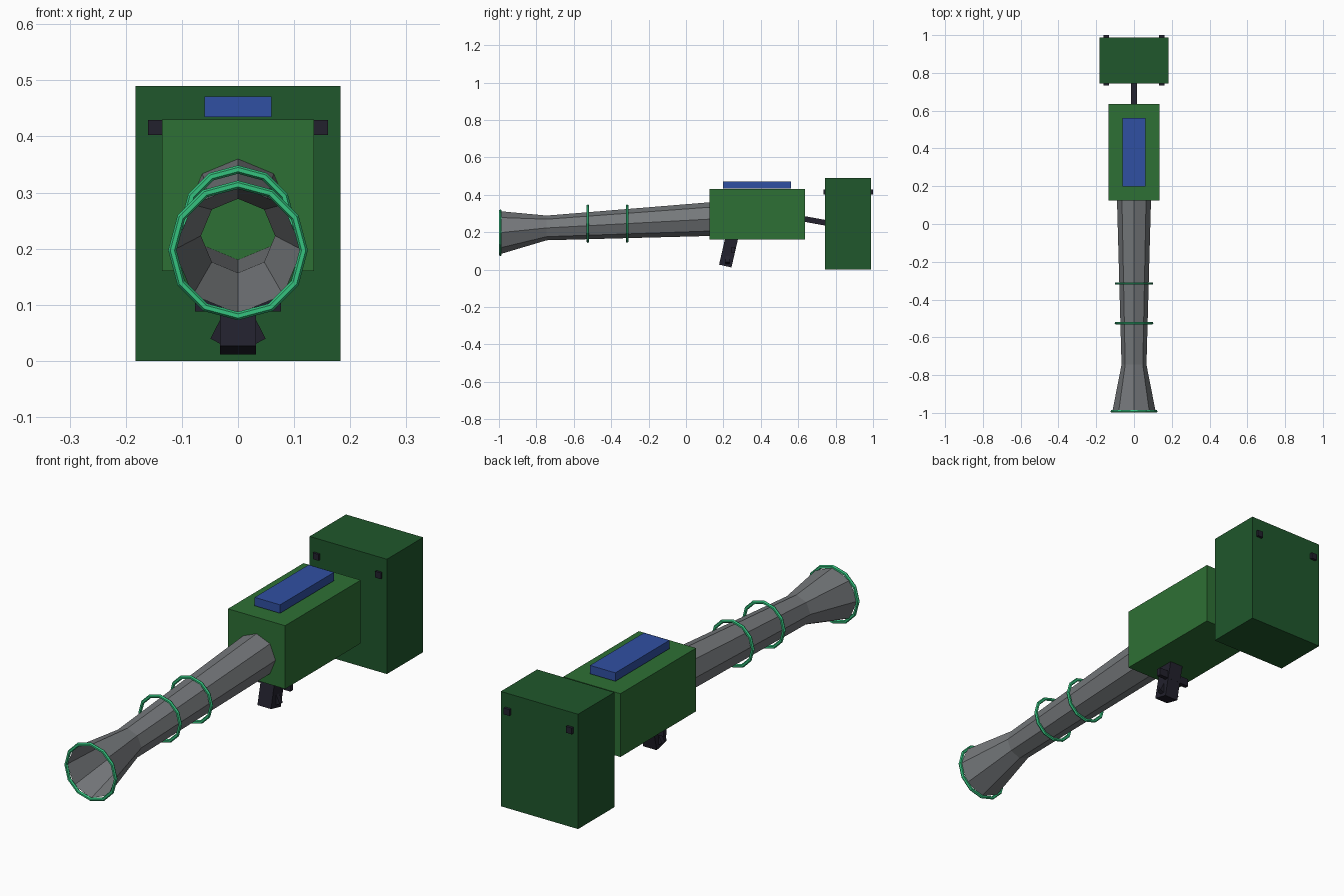
import bpy
import bmesh
from math import sin, cos, pi, radians, atan2
from mathutils import Matrix, Vector

if "Cube" in bpy.data.objects:
    bpy.data.objects.remove(bpy.data.objects["Cube"], do_unlink=True)


def material(name, rgb):
    mat = bpy.data.materials.new(name)
    mat.use_nodes = True
    mat.diffuse_color = (*rgb, 1)
    mat.node_tree.nodes["Principled BSDF"].inputs["Base Color"].default_value = (*rgb, 1)
    return mat


green = material("body green", (0.027, 0.16, 0.035))
dark_green = material("tank dark green", (0.014, 0.095, 0.025))
blue = material("panel blue", (0.03, 0.08, 0.36))
grey = material("barrel grey", (0.18, 0.19, 0.2))
mint = material("ring mint", (0.035, 0.54, 0.21))
black = material("grip black", (0.016, 0.015, 0.026))


def finish(name, bm, mat):
    mesh = bpy.data.meshes.new(name)
    bm.to_mesh(mesh)
    bm.free()
    mesh.materials.append(mat)
    obj = bpy.data.objects.new(name, mesh)
    bpy.context.collection.objects.link(obj)
    return obj


def box(name, mat, center, size, rot=(0, "X")):
    bm = bmesh.new()
    place = Matrix.Translation(center) @ Matrix.Rotation(rot[0], 4, rot[1])
    bmesh.ops.create_cube(bm, size=1, matrix=place @ Matrix.Diagonal((*size, 1)))
    return finish(name, bm, mat)


def loft(name, mat, stations, sides, closed=False):
    """Skin circles given as (y, centre z, radius), with a corner straight up."""
    bm = bmesh.new()
    loops = []
    for y, z, r in stations:
        angles = [2 * pi * i / sides for i in range(sides)]
        loops.append([bm.verts.new((r * sin(a), y, z + r * cos(a))) for a in angles])
    pairs = list(zip(loops, loops[1:]))
    if closed:
        pairs.append((loops[-1], loops[0]))
    for a, b in pairs:
        for i in range(sides):
            j = (i + 1) % sides
            bm.faces.new((a[i], b[i], b[j], a[j]))
    bmesh.ops.recalc_face_normals(bm, faces=bm.faces)
    return finish(name, bm, mat)


# Main body, top panel and rear tank
box("body", green, (0, 0.38, 0.295), (0.27, 0.51, 0.27))
box("top_panel", blue, (0, 0.38, 0.453), (0.12, 0.364, 0.036))
box("tank", dark_green, (0, 0.866, 0.245), (0.365, 0.245, 0.49))

# Pegs through the tank's upper corners
for side, label in ((1, "left"), (-1, "right")):
    box(f"tank_peg_{label}", black, (side * 0.147, 0.867, 0.416), (0.027, 0.266, 0.027))

# Hose joining body and tank
start, end = Vector((0, 0.60, 0.277)), Vector((0, 0.77, 0.246))
run = end - start
box("hose", black, (start + end) / 2, (0.03, run.length, 0.03), (atan2(run.z, run.y), "X"))

# Open flared barrel
loft("barrel", grey, [(-0.99, 0.198, 0.114), (-0.745, 0.223, 0.066), (0.126, 0.27, 0.09)], 8)

# Rings around the barrel
minor = 0.0075
for name, y, z, r in (("muzzle_ring", -0.992, 0.197, 0.117),
                      ("front_ring", -0.525, 0.246, 0.095),
                      ("rear_ring", -0.315, 0.246, 0.095)):
    section = [(y + minor * sin(k * pi / 3), z, r + minor * cos(k * pi / 3)) for k in range(6)]
    loft(name, mint, section, 12, closed=True)

# Slanted grip with its cross bar and side fins
slant = radians(-13)
box("grip", black, (0, 0.229, 0.102), (0.064, 0.068, 0.17), (slant, "X"))
box("grip_cross_bar", black, (0, 0.252, 0.105), (0.154, 0.018, 0.034))
for side, label in ((1, "left"), (-1, "right")):
    box(f"grip_fin_{label}", black, (side * 0.029, 0.222, 0.055),
        (0.022, 0.02, 0.046), (radians(-27) * side, "Y"))
